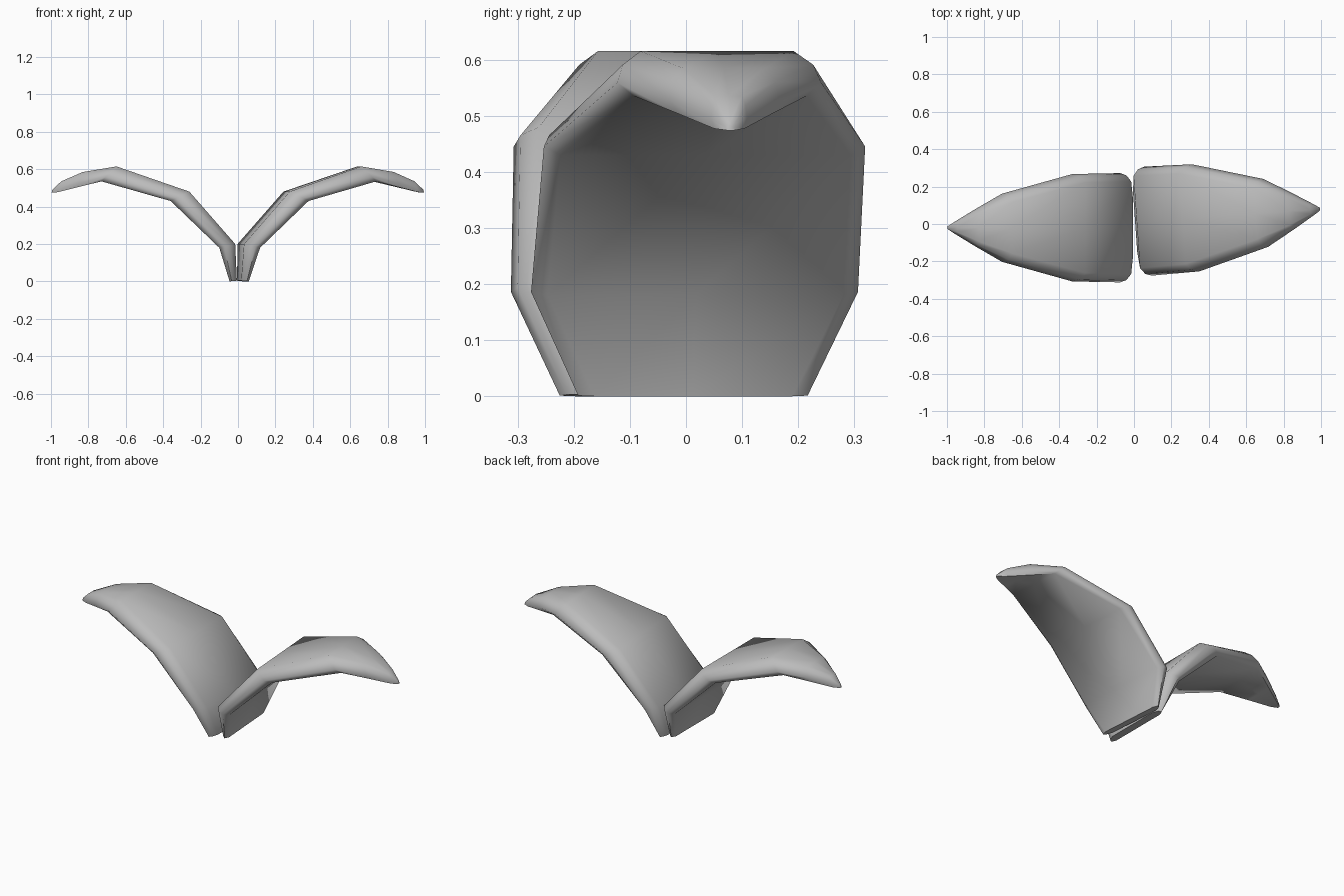
import bpy, bmesh, math
from mathutils import Matrix, Vector

cube = bpy.data.objects.get("Cube")
if cube:
    bpy.data.objects.remove(cube)

grey = bpy.data.materials.new("leaf_grey")
grey.use_nodes = True
colour = (0.5, 0.5, 0.5, 1)
grey.diffuse_color = colour
grey.node_tree.nodes["Principled BSDF"].inputs["Base Color"].default_value = colour

# Stations along the leaf: underside (x, z), upper side (x, z), half width
STATIONS = [
    ((0.045, 0.0), (0.006, 0.004), 0.205),
    ((0.10, 0.18), (0.015, 0.20), 0.292),
    ((0.36, 0.43), (0.26, 0.48), 0.287),
    ((0.73, 0.535), (0.65, 0.615), 0.182),
    ((0.86, 0.503), (0.83, 0.585), 0.098),
    ((0.965, 0.477), (0.945, 0.535), 0.032),
    ((0.997, 0.474), (0.993, 0.49), 0.008),
]
# Rounded edge: (height through the thickness, inset from the half width)
EDGE = [(0, 0.028), (0.3, 0), (0.7, 0.012), (1, 0.045)]


def leaf(name, side, turn, shift):
    bm = bmesh.new()
    rings = []
    for low, high, half in STATIONS:
        low, high = Vector((low[0], 0, low[1])), Vector((high[0], 0, high[1]))
        right = []
        for t, inset in EDGE:
            p = low.lerp(high, t)
            p.y = half - min(inset, half * 0.25 * inset / 0.045)
            right.append(p)
        left = [Vector((p.x, -p.y, p.z)) for p in reversed(right)]
        rings.append([bm.verts.new(p) for p in right + [high] + left + [low]])
    count = len(rings[0])
    for a, b in zip(rings, rings[1:]):
        for i in range(count):
            j = (i + 1) % count
            bm.faces.new((a[i], a[j], b[j], b[i]))
    # Flat root and blunt tip
    bm.faces.new(rings[0])
    bm.faces.new(rings[-1])
    bm.transform(Matrix.Translation((0, shift, 0))
                 @ Matrix.Rotation(math.radians(turn), 4, 'Z')
                 @ Matrix.Diagonal((side, 1, 1, 1)))
    bmesh.ops.recalc_face_normals(bm, faces=bm.faces)
    mesh = bpy.data.meshes.new(name)
    bm.to_mesh(mesh)
    bm.free()
    mesh.materials.append(grey)
    obj = bpy.data.objects.new(name, mesh)
    bpy.context.collection.objects.link(obj)
    bpy.ops.object.select_all(action='DESELECT')
    bpy.context.view_layer.objects.active = obj
    obj.select_set(True)
    bpy.ops.object.shade_smooth_by_angle(angle=math.radians(65))


# Two arching leaves meeting at the root, one turned slightly
leaf("right_leaf", -1, 0, -0.02)
leaf("left_leaf", 1, 4, 0.01)
